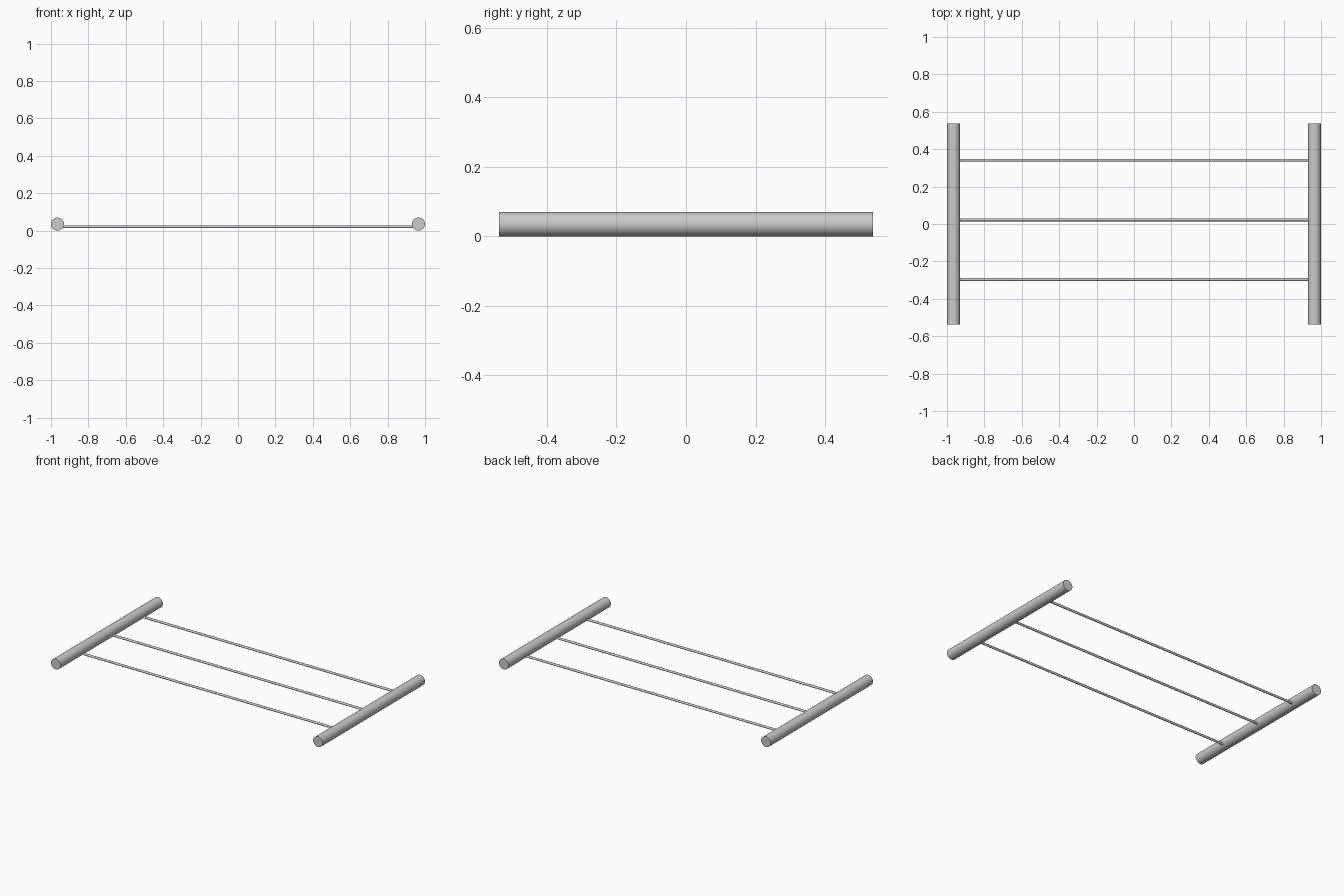
import bpy
import math

if "Cube" in bpy.data.objects:
    bpy.data.objects.remove(bpy.data.objects["Cube"])

RAIL_R, RAIL_LEN = 0.035, 1.076
ROD_R, ROD_Z = 0.0075, 0.021


def bar(name, radius, length, location, rotation, sides):
    bpy.ops.mesh.primitive_cylinder_add(vertices=sides, radius=radius, depth=length,
                                        location=location, rotation=rotation)
    obj = bpy.context.object
    obj.name = name
    bpy.ops.object.shade_smooth_by_angle(angle=math.radians(35))
    return obj


# Thick end rails running front to back
for side, label in ((-1, "left"), (1, "right")):
    bar(f"{label}_rail", RAIL_R, RAIL_LEN, (side * (1 - RAIL_R), 0, RAIL_R),
        (math.pi / 2, 0, 0), 32)

# Thin cross rods, let into the rails below their centres
for i in range(3):
    bar(f"cross_rod_{i + 1}", ROD_R, 1.91, (0, -0.297 + i * 0.319, ROD_Z),
        (0, math.pi / 2, 0), 16)
